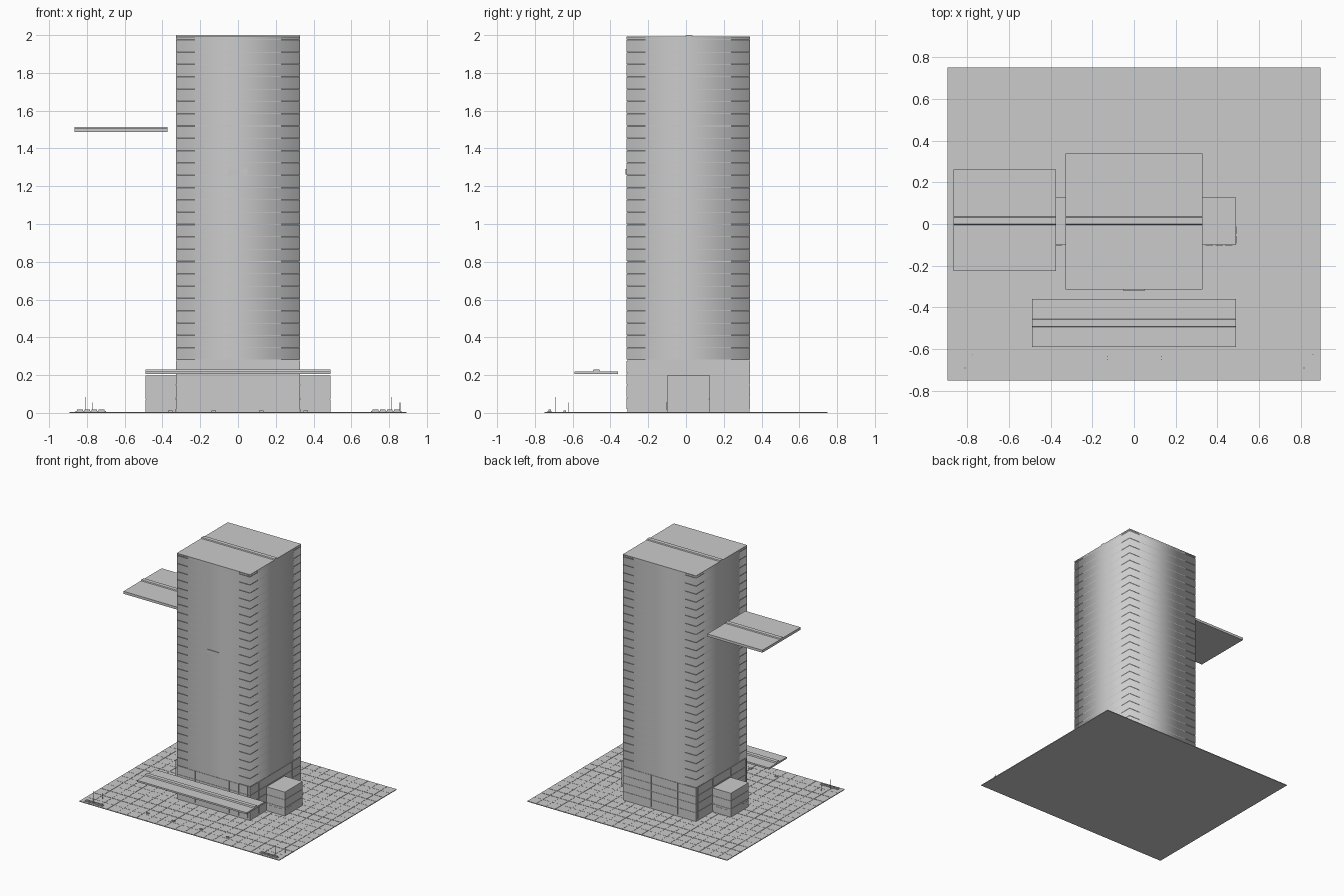
import bpy, bmesh

if "Cube" in bpy.data.objects:
    bpy.data.objects.remove(bpy.data.objects["Cube"])

GREY = bpy.data.materials.new("light grey")
GREY.diffuse_color = (0.6, 0.6, 0.6, 1)
GREY.use_nodes = True
GREY.node_tree.nodes["Principled BSDF"].inputs["Base Color"].default_value = GREY.diffuse_color
SHIFT = (0.0025, -0.004, 0)  # centres the whole site on the origin


def add_box(bm, x0, x1, y0, y1, z0, z1, caps=True):
    """Box from its limits; without caps only the four walls are made."""
    lo = [bm.verts.new((x, y, z0)) for x, y in ((x0, y0), (x1, y0), (x1, y1), (x0, y1))]
    hi = [bm.verts.new((v.co.x, v.co.y, z1)) for v in lo]
    for i in range(4):
        j = (i + 1) % 4
        bm.faces.new((lo[i], lo[j], hi[j], hi[i]))
    if caps:
        bm.faces.new(lo[::-1])
        bm.faces.new(hi)


def finish(name, bm):
    """Turn the bmesh into a named grey object."""
    me = bpy.data.meshes.new(name)
    bm.to_mesh(me)
    bm.free()
    me.materials.append(GREY)
    ob = bpy.data.objects.new(name, me)
    ob.location = SHIFT
    bpy.context.collection.objects.link(ob)


def boxes(name, limits, caps=True, smooth=False):
    bm = bmesh.new()
    for lim in limits:
        add_box(bm, *lim, caps=caps)
    for f in bm.faces:
        f.smooth = smooth
    finish(name, bm)


def ridged_slab(name, x0, x1, y0, y1, z0, z1, ridge, rise):
    """Flat roof slab with a raised ridge running along x."""
    a, b = ridge
    prof = [(y0, z0), (y1, z0), (y1, z1), (b, z1), (b - 0.004, z1 + rise),
            (a + 0.004, z1 + rise), (a, z1), (y0, z1)]
    bm = bmesh.new()
    left = [bm.verts.new((x0, y, z)) for y, z in prof]
    right = [bm.verts.new((x1, y, z)) for y, z in prof]
    for i in range(len(prof)):
        j = (i + 1) % len(prof)
        bm.faces.new((left[i], left[j], right[j], right[i]))
    bm.faces.new(left[::-1])
    bm.faces.new(right)
    bmesh.ops.recalc_face_normals(bm, faces=bm.faces)
    finish(name, bm)


def spans(lo, cuts, hi, gap):
    """Intervals between cut positions, leaving a gap at each cut."""
    starts = [lo] + [c + gap / 2 for c in cuts]
    ends = [c - gap / 2 for c in cuts] + [hi]
    return list(zip(starts, ends))


def tiles(intervals, size, gap):
    """Split each interval into equal tiles near the given size."""
    out = []
    for a, b in intervals:
        n = max(1, round((b - a) / size))
        out += spans(a, [a + (b - a) * i / n for i in range(1, n)], b, gap)
    return out


# Paved plaza: base sheet plus tiles separated by wide and narrow joints
PX, PY = (-0.895, 0.89), (-0.746, 0.754)
boxes("plaza_base", [(*PX, *PY, 0, 0.004)])
xs = spans(PX[0], [-0.81, -0.645, -0.385, -0.13, 0.13, 0.38, 0.64, 0.81], PX[1], 0.005)
ys = spans(PY[0], [-0.57, -0.477, -0.037, 0.047, 0.49, 0.58], PY[1], 0.005)
boxes("paving_tiles", [(*x, *y, 0.003, 0.006)
                       for x in tiles(xs, 0.085, 0.0015) for y in tiles(ys, 0.085, 0.0015)])

# Tower: inner core with one smooth wall band per storey
X0, X1, Y0, Y1 = -0.33, 0.325, -0.31, 0.342
boxes("tower_core", [(X0 + 0.003, X1 - 0.003, Y0 + 0.003, Y1 - 0.003, 0.005, 1.985)])
floors = [0.28 + 0.0652 * i for i in range(27)]
bands = spans(0.27, floors, 1.99, 0.003)
boxes("tower_storeys", [(X0, X1, Y0, Y1, *b) for b in bands[1:]], caps=False, smooth=True)

# Lower storeys: four rows of cladding panels on every side
rows = spans(0.02, [0.08, 0.148, 0.21], 0.276, 0.005)
cols_x = spans(X0, [-0.27, -0.165, -0.02, 0.07, 0.14, 0.225, 0.305], X1, 0.003)
cols_y = spans(Y0, [-0.29, -0.2, -0.1, 0.13, 0.23, 0.322], Y1, 0.003)
panels = []
for r in rows:
    for c in cols_x:
        panels += [(*c, Y0, Y0 + 0.004, *r), (*c, Y1 - 0.004, Y1, *r)]
    for c in cols_y:
        panels += [(X0, X0 + 0.004, *c, *r), (X1 - 0.004, X1, *c, *r)]
boxes("lower_panels", panels)

# Roof, floating side platform and entrance canopy
ridged_slab("tower_roof", X0, X1, Y0, Y1, 1.982, 1.993, (0, 0.04), 0.007)
ridged_slab("side_platform", -0.868, -0.375, -0.222, 0.265, 1.487, 1.507, (0, 0.04), 0.007)
ridged_slab("entrance_canopy", -0.492, 0.487, -0.585, -0.355, 0.206, 0.219, (-0.49, -0.45), 0.01)

# Low wings on both sides: stacked courses around a core, with windows
WY0, WY1 = -0.097, 0.13
for side, a, b in (("left", -0.492, X0), ("right", X1, 0.487)):
    courses = [(a, b, WY0, WY1, *z) for z in spans(0.005, [0.072, 0.137], 0.199, 0.0025)]
    core = (a + 0.003, b - 0.003, WY0 + 0.003, WY1 - 0.003, 0.005, 0.19)
    boxes(side + "_wing", courses + [core])
    outer = a - 0.0015 if side == "left" else b - 0.0005
    panes = [(outer, outer + 0.002, y, y + 0.036, 0.014, 0.057) for y in (-0.09, -0.045)]
    for i in range(3):
        x = a + 0.015 + 0.047 * i
        for y in (WY0 - 0.0015, WY1 - 0.0005):
            panes.append((x, x + 0.036, y, y + 0.002, 0.014, 0.057))
    boxes(side + "_wing_windows", panes)

# Blank sign plate on the facade
boxes("sign_plate", [(-0.055, 0.049, -0.315, -0.309, 1.263, 1.291)])

# Planters, lamp posts and low drain blocks on the plaza
planters, posts = [], []
for s in (-1, 1):
    c = 0.782 * s
    planters.append((c - 0.08, c + 0.08, -0.728, -0.708, 0.004, 0.010))
    for i in range(4):
        px = c - 0.072 + 0.038 * i
        planters.append((px, px + 0.03, -0.725, -0.711, 0.010, 0.017))
    for x, y, h in ((0.812, -0.686, 0.085), (0.855 if s > 0 else 0.775, -0.62, 0.055)):
        posts.append((s * x - 0.0015, s * x + 0.0015, y - 0.0015, y + 0.0015, 0.004, h))
boxes("planters", planters)
boxes("lamp_posts", posts)
boxes("drain_blocks", [(x - 0.012, x + 0.012, -0.645, -0.63, 0.004, 0.012)
                       for x in (-0.36, -0.13, 0.12, 0.355)])
